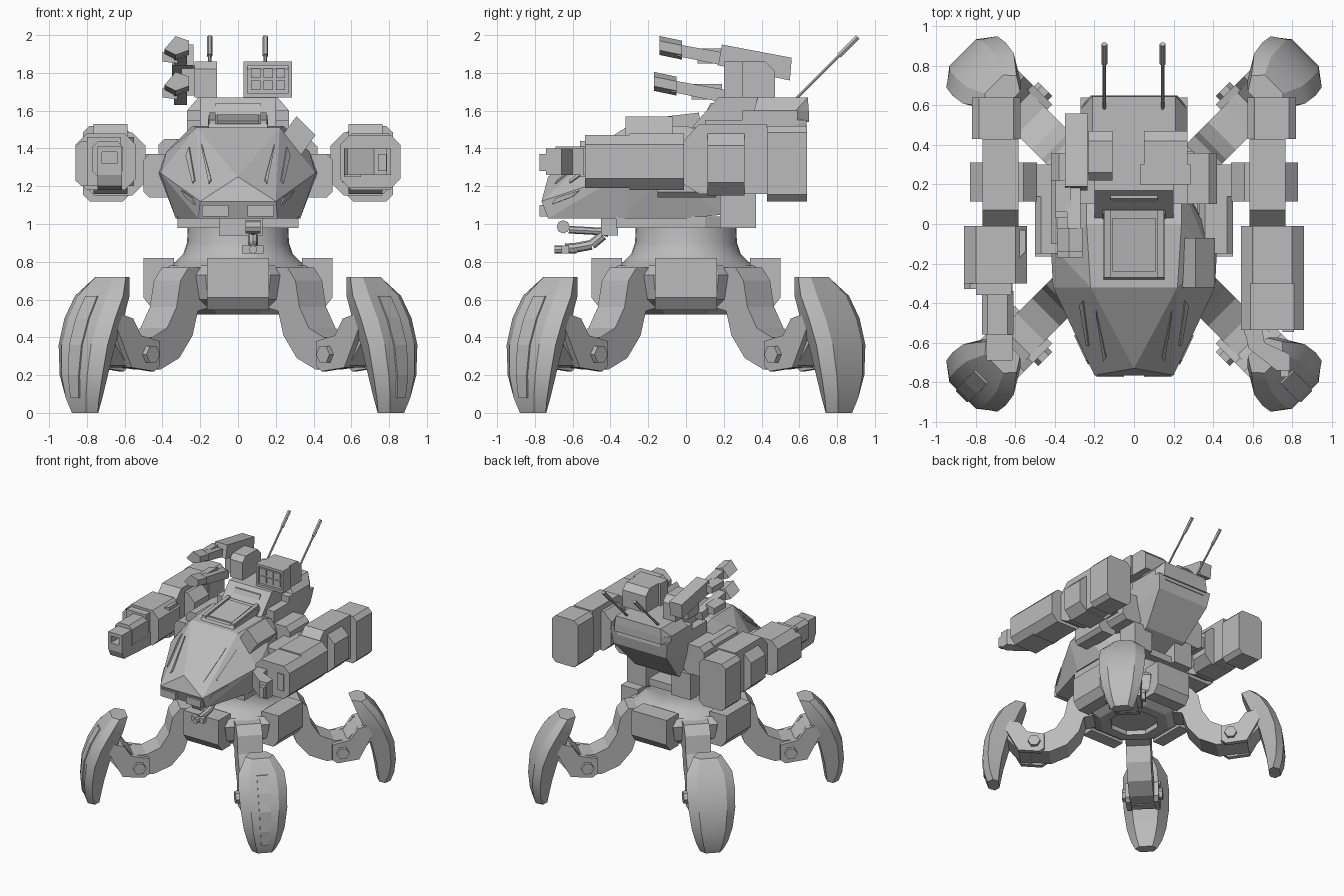
import bpy, bmesh, math
from mathutils import Matrix, Vector

if "Cube" in bpy.data.objects:
    bpy.data.objects.remove(bpy.data.objects["Cube"])

grey = bpy.data.materials.new("plain_grey")
grey.diffuse_color = (0.5, 0.5, 0.5, 1)
grey.use_nodes = True
grey.node_tree.nodes["Principled BSDF"].inputs["Base Color"].default_value = grey.diffuse_color


def finish(name, bm, rot=0, smooth=None):
    bmesh.ops.recalc_face_normals(bm, faces=bm.faces)
    if rot:
        bmesh.ops.rotate(bm, verts=bm.verts, cent=(0, 0, 0), matrix=Matrix.Rotation(rot, 3, 'Z'))
    me = bpy.data.meshes.new(name)
    bm.to_mesh(me)
    bm.free()
    me.materials.append(grey)
    if smooth:
        me.shade_smooth()
        me.set_sharp_from_angle(angle=math.radians(smooth))
    ob = bpy.data.objects.new(name, me)
    bpy.context.collection.objects.link(ob)
    return ob


def loft(name, rings, rot=0, smooth=None, cyclic=False):
    """Skin a list of equal point loops; cap the ends unless cyclic."""
    bm = bmesh.new()
    vs = [[bm.verts.new(p) for p in r] for r in rings]
    n = len(vs[0])
    for a, b in zip(vs, vs[1:] + vs[:1] if cyclic else vs[1:]):
        for i in range(n):
            bm.faces.new((a[i], a[(i + 1) % n], b[(i + 1) % n], b[i]))
    if not cyclic:
        bm.faces.new(vs[0])
        bm.faces.new(vs[-1])
    return finish(name, bm, rot, smooth)


def prism(name, prof, axis, a, b, rot=0):
    """Extrude a 2D profile along an axis from a to b."""
    put = {'x': lambda p, t: (t, p[0], p[1]), 'y': lambda p, t: (p[0], t, p[1]),
           'z': lambda p, t: (p[0], p[1], t)}[axis]
    return loft(name, [[put(p, t) for p in prof] for t in (a, b)], rot)


def box(name, x0, x1, y0, y1, z0, z1, c=0):
    """Box along y, with optional chamfered long edges."""
    pts = [(x0, z0), (x1, z0), (x1, z1), (x0, z1)]
    if c:
        pts = [(x0 + c, z0), (x1 - c, z0), (x1, z0 + c), (x1, z1 - c),
               (x1 - c, z1), (x0 + c, z1), (x0, z1 - c), (x0, z0 + c)]
    return prism(name, pts, 'y', y0, y1)


def mbox(name, s, x0, x1, *rest, **k):
    return box(name, min(s * x0, s * x1), max(s * x0, s * x1), *rest, **k)


def hull(name, pts, mirror=True):
    """Faceted convex shell around points, mirrored over x."""
    bm = bmesh.new()
    allp = set(pts) | ({(-x, y, z) for x, y, z in pts} if mirror else set())
    for p in sorted(allp):
        bm.verts.new(p)
    bmesh.ops.convex_hull(bm, input=bm.verts)
    bmesh.ops.dissolve_limit(bm, angle_limit=0.02, verts=bm.verts, edges=bm.edges)
    return finish(name, bm)


def lathe(name, prof, n, off=0, smooth=None):
    rings = []
    for i in range(n):
        a = off + 2 * math.pi * i / n
        rings.append([(r * math.cos(a), r * math.sin(a), z) for r, z in prof])
    return loft(name, rings, smooth=smooth, cyclic=True)


def rod(name, p, q, r, n=6, rot=0):
    p, q = Vector(p), Vector(q)
    m = (q - p).to_track_quat('Z', 'Y').to_matrix()
    ring = [m @ Vector((r * math.cos(2 * math.pi * i / n), r * math.sin(2 * math.pi * i / n), 0)) for i in range(n)]
    return loft(name, [[c + v for v in ring] for c in (p, q)], rot)


def slit(name, tri, bary, th=0.008):
    """Thin raised panel on a triangular facet, mirrored to both sides."""
    for s in (1, -1):
        t = [Vector((s * x, y, z)) for x, y, z in tri]
        n = (t[1] - t[0]).cross(t[2] - t[0]).normalized() * th * s
        pts = [t[0] * (1 - u - v) + t[1] * u + t[2] * v for u, v in bary]
        loft(name, [[p - n for p in pts], [p + n for p in pts]])


# pelvis ring, cardinal blocks and waist
lathe("pelvis_ring", [(.2, .58), (.2, .52), (.29, .52), (.42, .6), (.45, .73), (.4, .78), (.2, .79)], 8, math.pi / 8)
rod("pelvis_underplate", (0, 0, .56), (0, 0, .6), .21, 16)
for k in range(4):
    prism("pelvis_block", [(.34, .82), (.5, .82), (.5, .61), (.45, .545), (.34, .545)], 'y', -.165, .165, k * math.pi / 2)
lathe("waist", [(.05, .77), (.4, .77), (.33, .8), (.29, .84), (.27, .9), (.265, 1.0), (.05, 1.0)], 32, smooth=35)
prism("waist_collar", [(-.32, -.37), (.32, -.37), (.32, .1), (.2, .33), (-.2, .33), (-.32, .1)], 'z', .98, 1.04)

# four diagonal legs
FOOT = [(.72, .88, 1.0, .11), (.62, .92, 1.09, .18), (.5, .97, 1.16, .19), (.36, 1.03, 1.21, .183),
        (.2, 1.07, 1.225, .16), (.08, 1.09, 1.215, .125), (0, 1.1, 1.19, .09)]
for k in range(4):
    a = math.pi / 4 + k * math.pi / 2
    prism("upper_leg", [(.3, .77), (.47, .77), (.53, .7), (.56, .56), (.63, .45), (.74, .4), (.86, .4), (.88, .25),
                        (.68, .23), (.54, .29), (.44, .41), (.4, .54), (.3, .56)], 'y', -.1, .1, a)
    for s in (-1, 1):
        prism("knee_plate", [(.72, .25), (.76, .22), (.93, .24), (1.04, .45), (1.0, .52), (.92, .5), (.86, .41), (.72, .38)],
              'y', s * .095, s * .135, a)
        rod("knee_bolt", (.8, s * .13, .31), (.8, s * .165, .31), .05, 6, a)
    prism("ankle_link", [(.84, .24), (.93, .25), (1.06, .42), (1.04, .54), (.93, .5), (.84, .4)], 'y', -.1, .1, a)
    loft("foot_blade", [[(i, -.6 * w, z), (o - .05, -w, z), (o, -.6 * w, z), (o, .6 * w, z), (o - .05, w, z), (i, .6 * w, z)]
                        for z, i, o, w in FOOT], a, smooth=20)
    if k > 1:  # raised strip on the front feet
        loft("foot_strip", [[(o - .02, -.25 * w, z), (o + .009, -.25 * w, z), (o + .009, .25 * w, z), (o - .02, .25 * w, z)]
                            for z, i, o, w in FOOT[1:-1]], a)

# wedge-shaped cockpit hull
T, S, N, C = (.22, -.32, 1.51), (.41, -.32, 1.27), (.2, -.765, 1.12), (0, -.73, 1.25)
F, B = (.21, -.73, 1.03), (.33, -.32, 1.03)
hull("cockpit_hull", [T, S, N, C, F, B, (.42, -.12, 1.27), (.33, 0, 1.03), (.24, .0, 1.52), (.38, -.15, 1.38),
                      (.24, .2, 1.45), (.25, .2, 1.05)])
slit("cheek_panel", (T, N, C), [(.15, .12), (.22, .12), (.6, .25), (.5, .32)])
slit("cheek_panel", (T, S, N), [(.2, .15), (.3, .2), (.16, .66), (.1, .66)])
slit("jaw_panel", (S, N, F), [(.45, .1), (.75, .08), (.55, .35), (.35, .3)])
for s in (-1, 1):
    mbox("nose_prong", s, .05, .19, -.775, -.7, 1.04, 1.1)
# roof hatch with raised frame
prism("hatch_base", [(-.3, 1.48), (-.27, 1.53), (.07, 1.575), (.09, 1.48)], 'x', -.155, .155)
prism("hatch_lid", [(-.24, 1.53), (-.24, 1.545), (.03, 1.58), (.03, 1.56)], 'x', -.11, .11)
for x in (-.15, .12):
    prism("hatch_rail", [(-.27, 1.52), (-.27, 1.55), (.07, 1.59), (.07, 1.56)], 'x', x, x + .03)

# rear torso and upper deck
hull("rear_torso", [(.27, .1, 1.55), (.27, .64, 1.55), (.25, .62, 1.42), (.27, .1, 1.3), (.2, .4, 1.17), (.2, .1, 1.04)])
hull("deck", [(.2, .03, 1.51), (.2, .64, 1.51), (.2, .17, 1.67), (.2, .62, 1.67)])
prism("deck_shelf", [(-.27, .3), (.27, .3), (.27, .59), (.22, .65), (-.22, .65), (-.27, .59)], 'z', 1.54, 1.6)
hull("rear_cap", [(.27, .36, 1.6), (.21, .38, 1.67), (.27, .58, 1.6), (.21, .645, 1.67), (.22, .65, 1.6)])
prism("deck_slot", [(.1, 1.58), (.13, 1.64), (.15, 1.64), (.12, 1.57)], 'x', -.12, .12)
prism("deck_step", [(.02, 1.5), (.05, 1.555), (.09, 1.555), (.09, 1.5)], 'x', -.16, .16)
for s in (-1, 1):
    mbox("rear_pannier", s, .12, .3, .18, .37, .98, 1.2)
    mbox("shoulder_box", s, .33, .5, -.15, .16, 1.14, 1.37, c=.03)
    mbox("shoulder_mount", s, .22, .42, .1, .36, 1.2, 1.45, c=.04)
    mbox("shoulder_axle", s, .3, .62, .14, .3, 1.27, 1.37)
# tilted side panel on one flank
prism("tilted_panel", [(.22, 1.45), (.31, 1.57), (.41, 1.47), (.33, 1.36)], 'y', -.32, -.07)
prism("tilted_panel_face", [(.32, 1.545), (.325, 1.555), (.395, 1.485), (.39, 1.475)], 'y', -.29, -.1)
box("flank_box", -.42, -.3, -.1, .22, 1.3, 1.45, c=.03)

# arms, rear half shared by both sides
for s in (-1, 1):
    mbox("arm_rear_block", s, .575, .82, .43, .64, 1.12, 1.52, c=.035)
    prism("arm_middle", [(-.03, 1.22), (-.03, 1.42), (.07, 1.53), (.43, 1.53), (.43, 1.16), (.07, 1.16)], 'x', s * .585, s * .765)
    mbox("arm_band", s, .49, .83, .115, .31, 1.15, 1.485, c=.07)
    mbox("arm_housing", s, .54, .86, -.3, -.01, 1.18, 1.48, c=.06)
# heavy launcher on the right arm
box("launcher_body", .54, .86, -.535, -.03, 1.19, 1.47, c=.05)
box("launcher_face", .75, .81, -.545, -.5, 1.26, 1.4)
box("side_gun_block", .55, .66, -.38, -.3, 1.22, 1.42)
box("side_gun_body", .56, .65, -.56, -.36, 1.25, 1.4)
prism("side_gun_elbow", [(.56, -.54), (.65, -.54), (.66, -.6), (.79, -.66), (.79, -.74), (.72, -.74), (.58, -.63)], 'z', 1.26, 1.4)
box("side_gun_tip", .74, .785, -.775, -.72, 1.28, 1.37)
# stepped cannon on the left arm
prism("cannon_body", [(-.8, -.03), (-.55, -.03), (-.55, -.14), (-.62, -.22), (-.62, -.36), (-.8, -.36)], 'z', 1.2, 1.46)
box("cannon_outer_plate", -.86, -.76, -.33, -.03, 1.2, 1.44, c=.03)
box("cannon_barrel", -.77, -.61, -.56, -.34, 1.25, 1.44, c=.03)
prism("cannon_underside", [(-.3, 1.18), (-.66, 1.2), (-.69, 1.27), (-.3, 1.3)], 'x', -.745, -.615)
for x0, x1, z0, z1 in ((-.745, -.72, 1.27, 1.41), (-.64, -.615, 1.27, 1.41), (-.745, -.615, 1.38, 1.41), (-.745, -.615, 1.26, 1.32)):
    box("cannon_muzzle_frame", x0, x1, -.69, -.55, z0, z1)

# missile pod and launcher bracket on the deck
POD = [(.22, 1.67), (.22, 1.82), (.26, 1.86), (.42, 1.86), (.47, 1.81), (.47, 1.67)]
prism("missile_pod", POD, 'x', .05, .27)
prism("launcher_bracket", POD, 'x', -.23, -.11)
for x0, x1, z0, z1 in ((.03, .05, 1.67, 1.86), (.265, .285, 1.67, 1.86), (.03, .285, 1.84, 1.86), (.03, .285, 1.67, 1.69)):
    box("pod_frame", x0, x1, .2, .3, z0, z1)
for i in range(3):
    for j in range(2):
        box("pod_cell", .068 + .066 * i, .118 + .066 * i, .212, .222, 1.71 + .063 * j, 1.76 + .063 * j)
# twin tilted rails
prism("rail_bar", [(.19, 1.95), (.56, 1.88), (.55, 1.76), (.17, 1.84)], 'x', -.35, -.235)
for dy, dz in ((0, 0), (-.03, -.19)):
    sh = lambda pts: [(y + dy, z + dz) for y, z in pts]
    prism("rail_rod", sh([(-.04, 1.95), (.3, 1.89), (.29, 1.82), (-.05, 1.89)]), 'x', -.34, -.27)
    # wedge-shaped tip with a side fin
    loft("rail_tip", [[(-.39, y, zc - .015), (-.33, y, zc + .055), (-.26, y, zc + .03), (-.26, y, zc - .02), (-.33, y, zc - .045)]
                      for y, zc in ((-.14 + dy, 1.94 + dz), (-.02 + dy, 1.915 + dz))])
    prism("rail_fin", [(-.4, 1.86 + dz), (-.4, 1.91 + dz), (-.32, 1.93 + dz), (-.32, 1.85 + dz)], 'y', .06 + dy, .22 + dy)
box("rail_link", -.3, -.2, .25, .4, 1.68, 1.84)

# whip antennas
for x in (-.15, .145):
    rod("antenna_stem", (x, .57, 1.65), (x, .82, 1.9), .009)
    rod("antenna_tip", (x, .81, 1.89), (x, .91, 1.99), .015)

# chin gun under the nose
box("chin_mount", -.1, .13, -.45, -.36, .94, 1.04)
ARC = [(-.42, .99), (-.44, .94), (-.5, .89), (-.58, .875), (-.64, .87)]
for (y0, z0), (y1, z1) in zip(ARC, ARC[1:]):
    rod("chin_arm", (.08, y0, z0), (.08, y1, z1), .026, 8)
rod("chin_brace", (.08, -.44, .96), (.08, -.62, .97), .02, 8)
rod("chin_pivot", (.04, -.65, .985), (.12, -.65, .985), .035, 8)
rod("chin_barrel", (.08, -.695, .865), (.08, -.58, .865), .022, 8)
box("chin_clamp", .02, .135, -.66, -.62, .845, .885)
